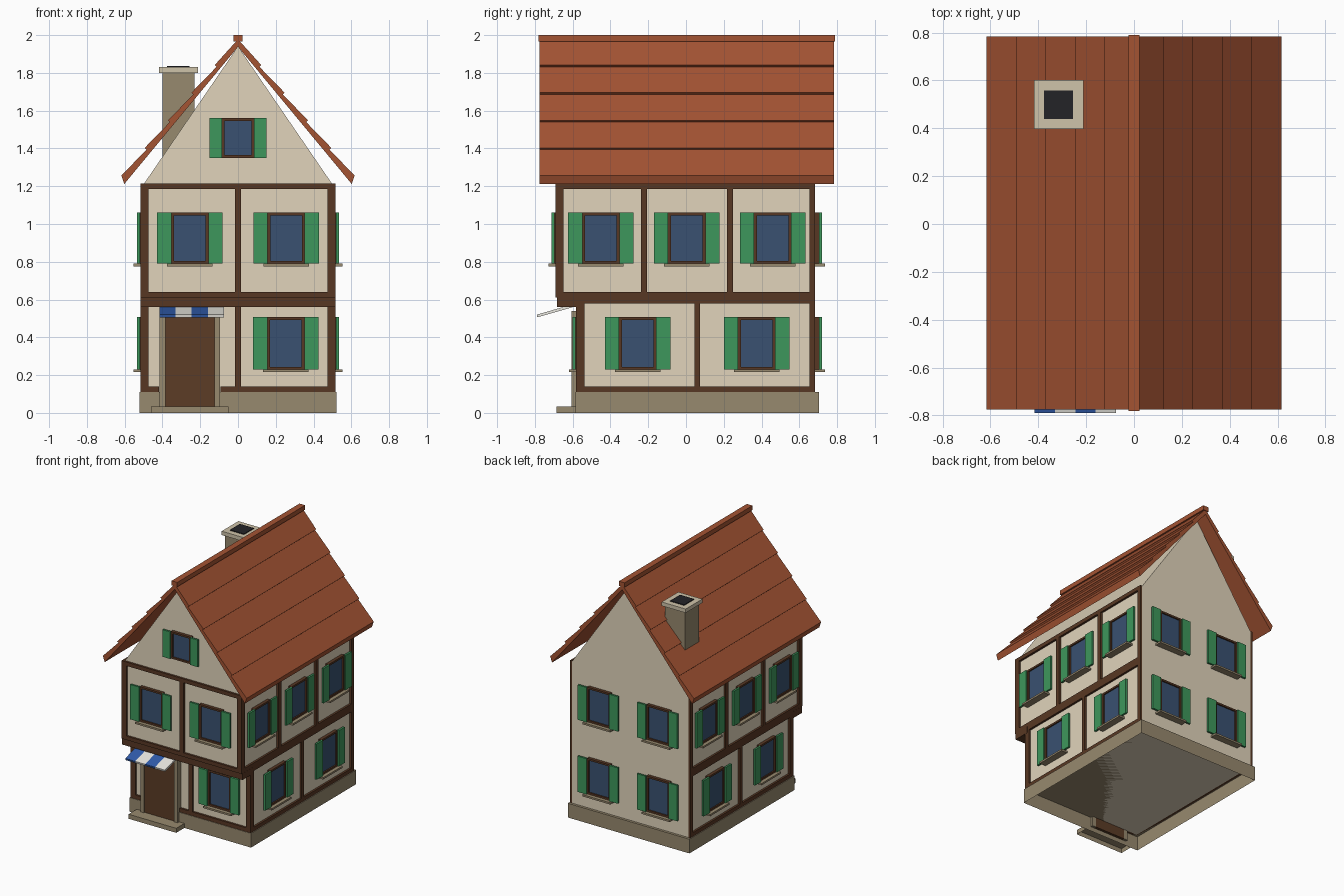
import bpy, bmesh
from math import radians
from mathutils import Matrix

if "Cube" in bpy.data.objects:
    bpy.data.objects.remove(bpy.data.objects["Cube"])


def mat(name, r, g, b):
    m = bpy.data.materials.new(name)
    m.diffuse_color = ((r / 255) ** 2.2, (g / 255) ** 2.2, (b / 255) ** 2.2, 1)
    m.use_nodes = True
    m.node_tree.nodes["Principled BSDF"].inputs["Base Color"].default_value = m.diffuse_color
    return m


PLASTER = mat("plaster", 224, 211, 186)
TIMBER = mat("timber", 88, 58, 40)
STONE = mat("stone", 150, 136, 110)
CAP = mat("pale_stone", 206, 194, 168)
ROOF = mat("roof_tile", 162, 84, 54)
GREEN = mat("shutter_green", 64, 150, 92)
GLASS = mat("glass", 60, 82, 112)
DOOR = mat("door_wood", 92, 62, 42)
BLUE = mat("awning_blue", 52, 92, 170)
WHITE = mat("awning_white", 232, 230, 222)
SOOT = mat("soot", 40, 40, 44)

FRONT, RIGHT, BACK, LEFT = 0, 90, 180, -90
SHIFT_Y = 0.004  # centres the whole model between awning and rear ridge


def prism(name, pts, y0, y1, m, angle=0, open_bottom=False):
    """Extrude an (x, z) outline along y, then turn it about z."""
    bm = bmesh.new()
    f = bm.faces.new([bm.verts.new((x, y0, z)) for x, z in pts])
    ext = bmesh.ops.extrude_face_region(bm, geom=[f])
    moved = [v for v in ext["geom"] if isinstance(v, bmesh.types.BMVert)]
    bmesh.ops.translate(bm, verts=moved, vec=(0, y1 - y0, 0))
    bmesh.ops.transform(bm, matrix=Matrix.Rotation(radians(angle), 4, 'Z'), verts=bm.verts)
    bmesh.ops.translate(bm, verts=bm.verts, vec=(0, SHIFT_Y, 0))
    bmesh.ops.recalc_face_normals(bm, faces=bm.faces)
    if open_bottom:
        low = [f for f in bm.faces if f.normal.z < -0.9]
        bmesh.ops.delete(bm, geom=low, context='FACES')
    me = bpy.data.meshes.new(name)
    bm.to_mesh(me)
    bm.free()
    me.materials.append(m)
    ob = bpy.data.objects.new(name, me)
    bpy.context.collection.objects.link(ob)
    return ob


def box(name, x0, x1, y0, y1, z0, z1, m, open_bottom=False):
    pts = [(x0, z0), (x1, z0), (x1, z1), (x0, z1)]
    return prism(name, pts, y0, y1, m, open_bottom=open_bottom)


def on_wall(name, side, wall, u0, u1, z0, z1, out, m, start=0.0):
    """Block on a wall face: u runs along the wall, start..out is its depth off the wall."""
    pts = [(u0, z0), (u1, z0), (u1, z1), (u0, z1)]
    return prism(name, pts, -(wall + out), -(wall + start), m, side)


def window(side, wall, u, z0, z1, half=0.098, shutter=0.075, sill=True):
    b = 0.014
    for s in (-1, 1):
        a, c = sorted((u + s * half, u + s * (half - b)))
        on_wall("window_jamb", side, wall, a, c, z0, z1, 0.025, TIMBER)
        a, c = sorted((u + s * half, u + s * (half + shutter)))
        on_wall("shutter", side, wall, a, c, z0, z1, 0.035, GREEN, start=0.020)
    for z in (z0, z1 - b):
        on_wall("window_rail", side, wall, u - half + b, u + half - b, z, z + b, 0.025, TIMBER)
    on_wall("window_glass", side, wall, u - half + b, u + half - b, z0 + b, z1 - b, 0.015, GLASS)
    if sill:
        on_wall("window_sill", side, wall, u - half - 0.022, u + half + 0.022,
                z0 - 0.014, z0, 0.053, STONE)


# Main bodies (the plinth is open underneath)
box("plinth", -0.522, 0.522, -0.59, 0.70, 0, 0.11, STONE, open_bottom=True)
box("ground_floor_walls", -0.5, 0.5, -0.57, 0.68, 0.11, 0.61, PLASTER)
box("upper_floor_walls", -0.5, 0.5, -0.68, 0.68, 0.61, 1.21, PLASTER)
prism("gable", [(-0.5, 1.21), (0.5, 1.21), (0, 1.94)], -0.68, 0.68, PLASTER)
box("jetty_beam", -0.517, 0.517, -0.687, -0.56, 0.56, 0.61, TIMBER)

# Front timber frame
T = 0.016
for z0, z1 in ((0.61, 0.64), (1.185, 1.215)):
    on_wall("front_upper_rail", FRONT, 0.68, -0.516, 0.516, z0, z1, T, TIMBER)
for a, b in ((-0.516, -0.417), (-0.093, 0.516)):
    on_wall("front_ground_rail", FRONT, 0.57, a, b, 0.11, 0.14, T, TIMBER)
for a, b in ((-0.516, -0.475), (-0.016, 0.016), (0.475, 0.516)):
    on_wall("front_upper_post", FRONT, 0.68, a, b, 0.64, 1.185, T, TIMBER)
    on_wall("front_ground_post", FRONT, 0.57, a, b, 0.14, 0.56, T, TIMBER)

# Side timber frames and windows, mirrored left and right
for side, s in ((RIGHT, 1), (LEFT, -1)):
    def timber(name, y0, y1, z0, z1):
        a, b = sorted((s * y0, s * y1))
        on_wall(name, side, 0.5, a, b, z0, z1, T, TIMBER)
    timber("side_ground_rail", -0.58, 0.68, 0.11, 0.14)
    timber("side_middle_rail", -0.58, 0.68, 0.578, 0.61)
    timber("side_upper_rail", -0.69, 0.68, 0.61, 0.64)
    timber("side_top_rail", -0.69, 0.68, 1.185, 1.215)
    for a, b in ((-0.58, -0.542), (0.04, 0.07), (0.65, 0.68)):
        timber("side_ground_post", a, b, 0.14, 0.578)
    for a, b in ((-0.69, -0.652), (-0.243, -0.21), (0.213, 0.246), (0.65, 0.68)):
        timber("side_upper_post", a, b, 0.64, 1.185)
    for y in (-0.455, 0, 0.455):
        window(side, 0.5, s * y, 0.79, 1.06)
    for y in (-0.26, 0.37):
        window(side, 0.5, s * y, 0.23, 0.507)

# Front and back windows
window(FRONT, 0.57, 0.253, 0.23, 0.507)
window(FRONT, 0.68, 0, 1.35, 1.56, half=0.086, shutter=0.066, sill=False)
for x in (-0.255, 0.255):
    window(FRONT, 0.68, x, 0.79, 1.06)
    window(BACK, 0.68, x, 0.79, 1.06)
    window(BACK, 0.68, x, 0.23, 0.507)

# Door, surround and step
box("doorstep", -0.46, -0.05, -0.69, -0.59, 0, 0.035, STONE, open_bottom=True)
box("door", -0.385, -0.125, -0.60, -0.57, 0.035, 0.51, DOOR)
for x in (-0.415, -0.125):
    box("door_jamb", x, x + 0.03, -0.61, -0.57, 0.035, 0.51, STONE)
box("door_lintel", -0.415, -0.095, -0.61, -0.57, 0.51, 0.54, STONE)

# Striped awning: a thin sloping slab cut into four stripes
slab = [(-0.791, 0.506), (-0.57, 0.569), (-0.57, 0.585), (-0.794, 0.520)]
for i in range(4):
    x = -0.415 + i * 0.085
    # outline is (y, z): turned 90 degrees so the extrusion runs along x
    prism("awning_stripe", slab, -x - 0.085, -x, BLUE if i % 2 == 0 else WHITE, 90)

# Roof: tile courses with undercut lower edges on each slope
course = [(0, 1.938), (0, 1.978)]
for i in range(1, 6):
    tip = (0.1235 * i, 1.987 - 0.146 * i)
    course.append(tip)
    if i < 5:
        course.append((tip[0] - 0.010, tip[1] - 0.009))
course.append((0.602, 1.212))
for s, name in ((1, "roof_right"), (-1, "roof_left")):
    prism(name, [(s * x, z) for x, z in course], -0.78, 0.78, ROOF)
box("ridge_cap", -0.024, 0.024, -0.785, 0.785, 1.965, 2.0, ROOF)

# Chimney
box("chimney_stack", -0.40, -0.23, 0.41, 0.58, 1.25, 1.80, STONE)
box("chimney_cap", -0.418, -0.212, 0.393, 0.597, 1.80, 1.83, CAP)
box("chimney_flue", -0.376, -0.256, 0.435, 0.555, 1.82, 1.836, SOOT)
